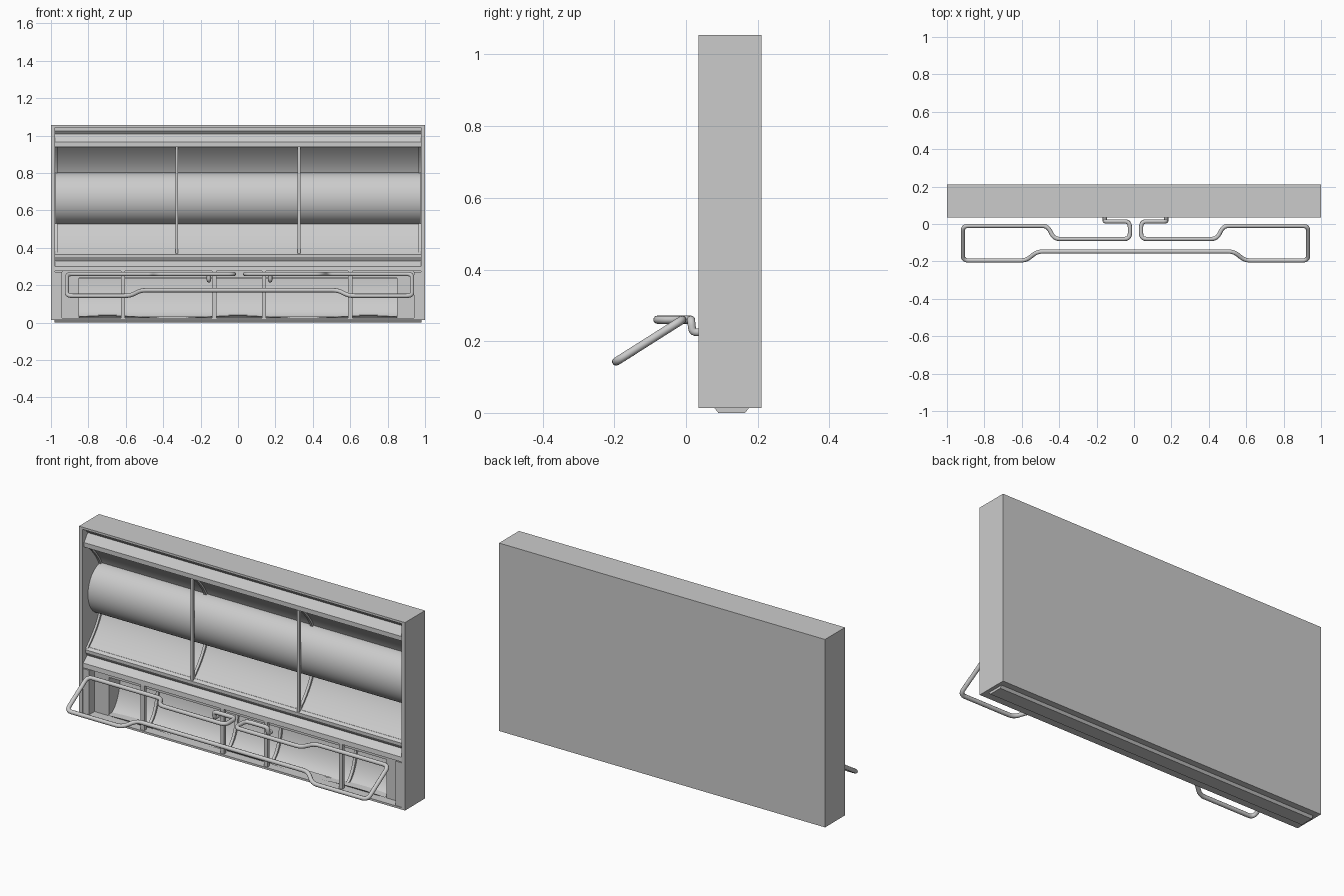
import bpy, math
from mathutils import Vector

old = bpy.data.objects.get("Cube")
if old:
    bpy.data.objects.remove(old, do_unlink=True)

grey = bpy.data.materials.new("plain grey")
grey.use_nodes = True
COLOUR = (0.6, 0.6, 0.6, 1)
grey.diffuse_color = COLOUR
grey.node_tree.nodes["Principled BSDF"].inputs["Base Color"].default_value = COLOUR


def make(name, verts, faces, smooth=False):
    mesh = bpy.data.meshes.new(name)
    mesh.from_pydata(verts, [], faces)
    mesh.materials.append(grey)
    obj = bpy.data.objects.new(name, mesh)
    bpy.context.collection.objects.link(obj)
    for poly in mesh.polygons:
        poly.use_smooth = smooth
    return obj


def sweep(name, profile, x0, x1, smooth=False, closed=False):
    """Extrude a (y, z) profile along x; open profiles run bottom to top."""
    n = len(profile)
    verts = [(x, y, z) for x in (x0, x1) for y, z in profile]
    faces = [(i, n + i, n + (i + 1) % n, (i + 1) % n)
             for i in range(n if closed else n - 1)]
    if closed:
        faces += [tuple(range(n)), tuple(reversed(range(n, 2 * n)))]
    return make(name, verts, faces, smooth)


def box(name, x0, x1, y0, y1, z0, z1):
    return sweep(name, [(y0, z0), (y0, z1), (y1, z1), (y1, z0)], x0, x1, closed=True)


def arc(cy, cz, ry, rz, a0, a1, steps):
    angles = [math.radians(a0 + (a1 - a0) * i / steps) for i in range(steps + 1)]
    return [(cy + ry * math.cos(a), cz + rz * math.sin(a)) for a in angles]


def ribbon(name, profile, x0, x1, depth):
    """Raised rib following a curved sheet."""
    front = [(y - depth, z) for y, z in profile]
    return sweep(name, front + profile[::-1], x0, x1, closed=True)


FRONT, BACK = 0.035, 0.21

# Outer case, open at the front
box("back_panel", -1, 1, 0.203, BACK, 0.013, 1.055)
box("top_panel", -1, 1, FRONT, 0.203, 1.043, 1.055)
box("bottom_panel", -1, 1, FRONT, 0.203, 0.013, 0.024)
for side, s in (("left", 1), ("right", -1)):
    def pair(name, a, b, *rest):
        return box(side + "_" + name, min(a * s, b * s), max(a * s, b * s), *rest)
    pair("side_panel", 0.978, 1, FRONT, 0.203, 0.024, 1.043)
    pair("lower_cheek", 0.94, 0.978, FRONT + 0.003, 0.203, 0.024, 0.27)
    pair("lower_post", 0.85, 0.94, 0.085, 0.203, 0.024, 0.27)

# Foot bar below the case
sweep("foot_bar", [(0.09, 0), (0.08, 0.013), (0.175, 0.013), (0.165, 0)],
      -0.98, 0.98, closed=True)

# Sloped and grooved rails above and below the upper opening
sweep("top_rail", [(0.19, 0.94), (0.048, 0.94), (0.048, 0.965), (0.08, 1.008),
                   (0.065, 1.025), (0.065, 1.043), (0.19, 1.043)],
      -0.978, 0.978, closed=True)
sweep("middle_rail", [(0.19, 0.275), (0.037, 0.275), (0.04, 0.3), (0.075, 0.33),
                      (0.062, 0.35), (0.062, 0.365), (0.075, 0.377),
                      (0.19, 0.377)], -0.978, 0.978, closed=True)

# Gently curved housing and the drum in the upper opening
ts = [i / 16 for i in range(17)]
lower_curve = [(0.075 + 0.115 * (1.45 * t - 0.45 * t * t), 0.375 + 0.155 * t) for t in ts]
upper_curve = [(y, 0.8 + (0.53 - z) * 0.91) for y, z in reversed(lower_curve)]
sweep("lower_housing", lower_curve, -0.978, 0.978, True)
sweep("upper_housing", upper_curve, -0.978, 0.978, True)
sweep("drum", arc(0.195, 0.665, 0.117, 0.137, 270, 90, 40), -0.975, 0.975, True)
for label, x0, x1 in (("right_end", -0.978, -0.966), ("right", -0.335, -0.32),
                      ("left", 0.318, 0.333), ("left_end", 0.966, 0.978)):
    ribbon(label + "_lower_rib", lower_curve, x0, x1, 0.012)
    ribbon(label + "_upper_rib", upper_curve, x0, x1, 0.012)
    if "end" not in label:
        box(label + "_strut", x0, x1, 0.062, 0.077, 0.37, 0.945)

# Lower compartment with curved back, uprights and ribs
duct = arc(0.08, 0.235, 0.105, 0.21, -75, 0, 16)
sweep("duct_back", duct, -0.85, 0.85, True)
box("duct_top", -0.94, 0.94, 0.085, 0.203, 0.237, 0.275)
for i, x in enumerate((-0.615, -0.127, 0.14, 0.6)):
    box("upright_%d" % (i + 1), x - 0.011, x + 0.011, 0.042, 0.062, 0.02, 0.276)
    ribbon("duct_rib_%d" % (i + 1), duct, x - 0.008, x + 0.008, 0.012)

# Wavy overhanging lip along the compartment floor
N = 80
xs = [-0.85 + 1.7 * i / N for i in range(N + 1)]
lip = [(x, y, 0.024 + h * (0.5 + 0.5 * math.cos(x * 9)))
       for x in xs for y, h in ((0.085, 0), (0.07, 0.013), (0.11, 0.016))]
make("floor_lip", lip, [(3 * i + k, 3 * i + 3 + k, 3 * i + 4 + k, 3 * i + 1 + k)
                        for i in range(N) for k in range(2)])

# Bent wire stand: half path mirrored about its own centre line
half = [(0.164, 0.045, 0.225), (0.164, 0.018, 0.225), (0.164, 0.014, 0.26),
        (0.03, 0.014, 0.26), (0.03, -0.08, 0.26), (0.435, -0.08, 0.26),
        (0.47, -0.01, 0.26), (0.923, -0.01, 0.26), (0.923, -0.195, 0.143),
        (0.585, -0.195, 0.143), (0.525, -0.147, 0.173)]
CENTRE = 0.008
corners = [Vector((CENTRE + x, y, z)) for x, y, z in half]
corners += [Vector((CENTRE - x, y, z)) for x, y, z in reversed(half)]
path = [corners[0]]
for a, b, c in zip(corners, corners[1:], corners[2:]):
    r = min(0.03, (a - b).length * 0.45, (c - b).length * 0.45)
    p, q = b + (a - b).normalized() * r, b + (c - b).normalized() * r
    for k in range(6):
        t = k / 5
        path.append(p * (1 - t) ** 2 + b * 2 * t * (1 - t) + q * t * t)
path.append(corners[-1])
curve = bpy.data.curves.new("wire_stand", "CURVE")
curve.dimensions = "3D"
curve.bevel_depth = 0.0115
curve.bevel_resolution = 3
curve.use_fill_caps = True
spline = curve.splines.new("POLY")
spline.points.add(len(path) - 1)
for point, co in zip(spline.points, path):
    point.co = (*co, 1)
spline.use_smooth = True
curve.materials.append(grey)
bpy.context.collection.objects.link(bpy.data.objects.new("wire_stand", curve))
